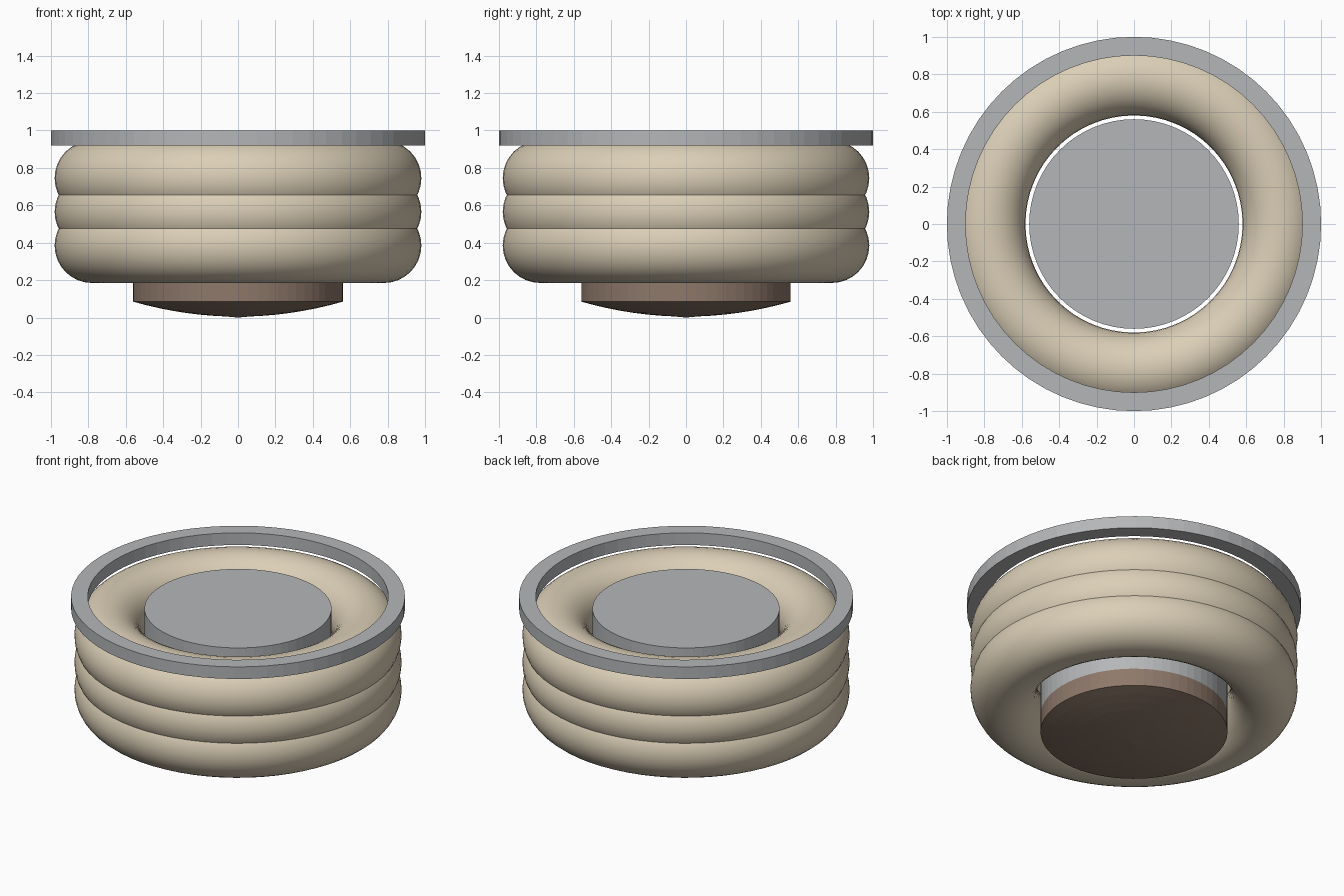
import bpy
import bmesh
import math

default = bpy.data.objects.get("Cube")
if default:
    bpy.data.objects.remove(default, do_unlink=True)

SEGMENTS = 64


def make_material(name, color):
    mat = bpy.data.materials.new(name)
    mat.use_nodes = True
    mat.diffuse_color = color
    bsdf = mat.node_tree.nodes["Principled BSDF"]
    bsdf.inputs["Base Color"].default_value = color
    bsdf.inputs["Roughness"].default_value = 0.7
    return mat


grey = make_material("grey metal", (0.46, 0.47, 0.48, 1))
fabric = make_material("beige fabric", (0.71, 0.62, 0.47, 1))
brown = make_material("brown shield", (0.27, 0.19, 0.145, 1))


def lathe(name, profile, mat, closed=False):
    """Spin a profile of (radius, height) points around the z axis."""
    bm = bmesh.new()
    verts = [bm.verts.new((r, 0, z)) for r, z in profile]
    pairs = list(zip(verts, verts[1:]))
    if closed:
        pairs.append((verts[-1], verts[0]))
    edges = [bm.edges.new(pair) for pair in pairs]
    bmesh.ops.spin(bm, geom=verts + edges, axis=(0, 0, 1), cent=(0, 0, 0),
                   angle=math.tau, steps=SEGMENTS, use_duplicate=False)
    bmesh.ops.remove_doubles(bm, verts=bm.verts, dist=0.0001)
    bmesh.ops.recalc_face_normals(bm, faces=bm.faces)
    mesh = bpy.data.meshes.new(name)
    bm.to_mesh(mesh)
    bm.free()
    mesh.materials.append(mat)
    obj = bpy.data.objects.new(name, mesh)
    bpy.context.collection.objects.link(obj)
    return obj


# Three overlapping inflated tubes
TUBE_STEPS = 32
for i, label in enumerate(("lower", "middle", "upper")):
    height = 0.385 + 0.18 * i
    circle = [(0.78 + 0.2 * math.cos(math.tau * k / TUBE_STEPS),
               height + 0.2 * math.sin(math.tau * k / TUBE_STEPS))
              for k in range(TUBE_STEPS)]
    tube = lathe(label + "_inflated_tube", circle, fabric, closed=True)
    tube.data.shade_smooth()

# Flat metal hoop floating around the top
lathe("top_hoop", [(0.9, 0.92), (1, 0.92), (1, 1), (0.9, 1)], grey, closed=True)

# Central cylinder
CORE = 0.56
lathe("core_cylinder", [(0, 0.2), (CORE, 0.2), (CORE, 0.92), (0, 0.92)], grey)

# Shield below the core, with a shallow domed underside
dome = [(CORE * k / 8, 0.005 + 0.08 * (k / 8) ** 2) for k in range(9)]
dome[0] = (0, 0)
lathe("shield", dome + [(CORE, 0.2), (0, 0.2)], brown)
